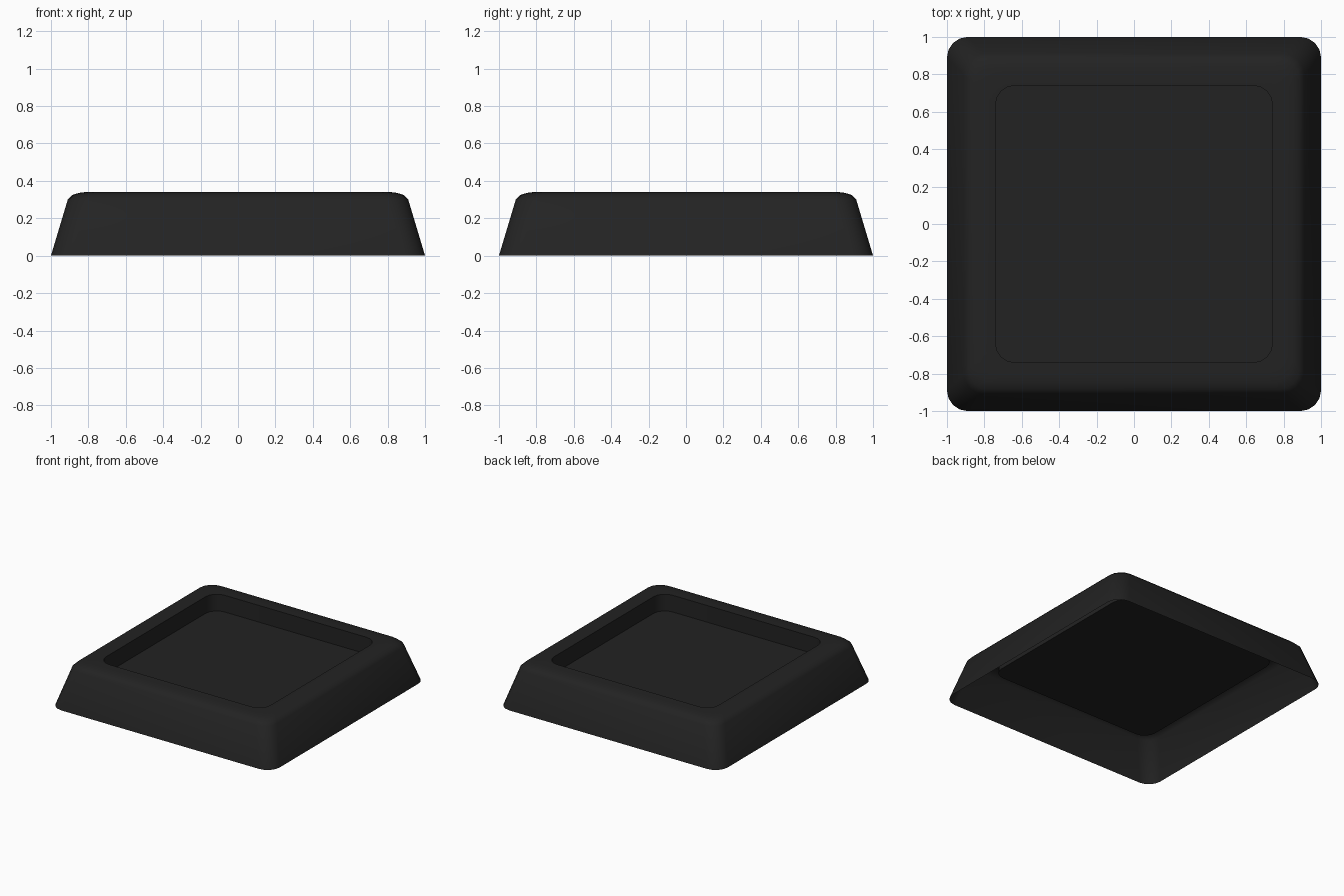
import bpy, bmesh, math

if "Cube" in bpy.data.objects:
    bpy.data.objects.remove(bpy.data.objects["Cube"])

mat = bpy.data.materials.new("charcoal black")
mat.diffuse_color = (0.0165, 0.0165, 0.0165, 1)
mat.use_nodes = True
mat.node_tree.nodes["Principled BSDF"].inputs["Base Color"].default_value = mat.diffuse_color

SEG = 4  # segments per rounded corner


def ring(bm, half, radius, z):
    """Rounded square loop of vertices."""
    verts = []
    c = half - radius
    for q, (sx, sy) in enumerate([(1, 1), (-1, 1), (-1, -1), (1, -1)]):
        for i in range(SEG + 1):
            a = math.pi / 2 * (q + i / SEG)
            verts.append(bm.verts.new((sx * c + radius * math.cos(a),
                                       sy * c + radius * math.sin(a), z)))
    return verts


# open-bottomed shell: (half width, corner radius, height)
profile = [
    (1.00, 0.11, 0.0),     # bottom rim
    (0.91, 0.11, 0.30),    # sloped side
    (0.885, 0.11, 0.325),  # rounded shoulder
    (0.85, 0.11, 0.336),
    (0.81, 0.11, 0.341),
    (0.74, 0.10, 0.341),   # recess edge
    (0.74, 0.10, 0.205),   # recess wall
]
bm = bmesh.new()
rings = [ring(bm, *p) for p in profile]
for lo, hi in zip(rings, rings[1:]):
    n = len(lo)
    for i in range(n):
        j = (i + 1) % n
        bm.faces.new((lo[i], lo[j], hi[j], hi[i]))
bm.faces.new(rings[-1])  # recess floor

mesh = bpy.data.meshes.new("square_tray_base")
bm.to_mesh(mesh)
bm.free()
mesh.materials.append(mat)
obj = bpy.data.objects.new("square_tray_base", mesh)
bpy.context.collection.objects.link(obj)
bpy.context.view_layer.objects.active = obj
obj.select_set(True)
bpy.ops.object.shade_smooth_by_angle(angle=math.radians(40))
